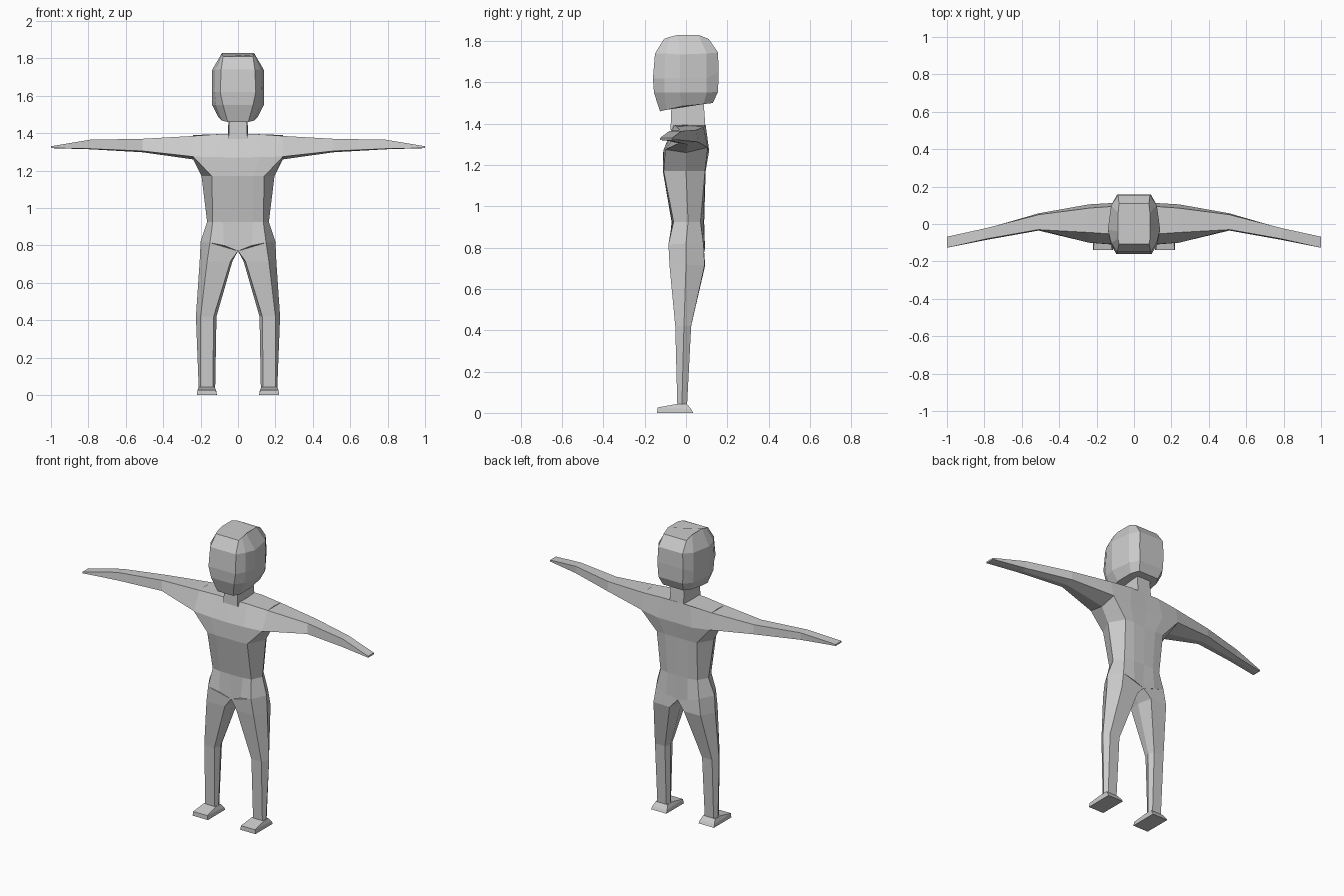
import bpy, bmesh

skin = bpy.data.materials.new("plain_grey")
skin.diffuse_color = (0.6, 0.6, 0.6, 1)


def loft(name, rings, side=1):
    """Skin a closed, flat-shaded tube through rings of equal point count."""
    bm = bmesh.new()
    loops = [[bm.verts.new((side * x, y, z)) for x, y, z in r] for r in rings]
    for a, b in zip(loops, loops[1:]):
        n = len(a)
        for i in range(n):
            j = (i + 1) % n
            bm.faces.new((a[i], a[j], b[j], b[i]))
    bm.faces.new(loops[0])
    bm.faces.new(loops[-1])
    bmesh.ops.remove_doubles(bm, verts=bm.verts, dist=0.0005)
    bmesh.ops.recalc_face_normals(bm, faces=bm.faces)
    me = bpy.data.meshes.new(name)
    bm.to_mesh(me)
    bm.free()
    me.materials.append(skin)
    ob = bpy.data.objects.new(name, me)
    bpy.context.collection.objects.link(ob)
    return ob


def both(half):
    """Complete a right-hand half ring (front to back) with its mirror."""
    return half + [(-x, y, z) for x, y, z in reversed(half) if x > 1e-6]


# head: half rings from top to chin, slanted underside
loft("head", [both(r) for r in (
    [(.08, -.107, 1.81), (.085, -.08, 1.82), (.085, -.04, 1.83), (.085, .06, 1.83), (.08, .11, 1.81)],
    [(.09, -.15, 1.74), (.122, -.1, 1.74), (.14, -.03, 1.735), (.122, .1, 1.74), (.085, .155, 1.745)],
    [(.095, -.16, 1.62), (.125, -.105, 1.62), (.14, -.03, 1.62), (.122, .1, 1.62), (.09, .158, 1.65)],
    [(.08, -.155, 1.55), (.118, -.105, 1.55), (.138, -.03, 1.55), (.12, .1, 1.55), (.085, .155, 1.555)],
    [(.055, -.126, 1.46), (.085, -.095, 1.467), (.105, -.02, 1.485), (.095, .085, 1.495), (.07, .13, 1.50)],
)])

# neck
loft("neck", [both(r) for r in (
    [(.045, -.07, 1.5), (.05, 0, 1.5), (.045, .085, 1.51)],
    [(.05, -.075, 1.37), (.055, 0, 1.37), (.05, .095, 1.37)],
)])

# torso: shoulders, chest, ribs, waist, hips
loft("torso", [both(r) for r in (
    [(0, -.06, 1.395), (.1, -.055, 1.395), (.24, -.045, 1.385), (.24, .02, 1.39), (.24, .085, 1.385), (.1, .095, 1.395), (0, .095, 1.395)],
    [(0, -.11, 1.27), (.12, -.108, 1.272), (.24, -.1, 1.275), (.24, 0, 1.26), (.24, .105, 1.285), (.12, .112, 1.27), (0, .11, 1.27)],
    [(0, -.112, 1.17), (.08, -.112, 1.17), (.14, -.108, 1.17), (.195, 0, 1.17), (.14, .092, 1.17), (.08, .095, 1.17), (0, .095, 1.17)],
    [(0, -.07, .925), (.08, -.067, .925), (.135, -.06, .925), (.165, .01, .925), (.13, .07, .925), (.07, .085, .925), (0, .088, .925)],
    [(0, -.07, .77), (.075, -.08, .8), (.15, -.085, .815), (.2, .0, .82), (.15, .085, .815), (.075, .092, .79), (0, .085, .77)],
)])


def arm_ring(x, sec):
    return [(x, y, z) for y, z in sec]


for side, tag in ((1, "left"), (-1, "right")):
    # arm tapering from shoulder to hand
    loft("arm_" + tag, [
        arm_ring(.24, [(-.045, 1.385), (.085, 1.385), (.105, 1.285), (0, 1.26), (-.1, 1.275)]),
        arm_ring(.51, [(-.03, 1.37), (.05, 1.37), (.057, 1.312), (.01, 1.298), (-.035, 1.305)]),
        arm_ring(.79, [(-.08, 1.365), (-.022, 1.365), (-.024, 1.32), (-.055, 1.314), (-.085, 1.317)]),
        arm_ring(1.0, [(-.127, 1.33), (-.068, 1.33), (-.068, 1.321), (-.097, 1.32), (-.127, 1.321)]),
    ], side)
    # leg: hip, upper thigh, knee, ankle
    loft("leg_" + tag, [
        [(0, -.07, .77), (.15, -.085, .815), (.2, 0, .82), (.15, .085, .815), (0, .085, .77), (0, 0, .77)],
        [(.04, -.075, .715), (.165, -.08, .715), (.205, 0, .715), (.165, .09, .715), (.05, .093, .715), (.03, 0, .715)],
        [(.13, -.052, .42), (.2, -.052, .42), (.225, -.01, .42), (.2, .025, .42), (.13, .025, .42), (.115, -.01, .42)],
        [(.135, -.042, .035), (.2, -.042, .035), (.21, -.02, .035), (.197, .005, .035), (.135, .005, .035), (.122, -.02, .035)],
    ], side)
    # foot: wedge with a low toe
    loft("foot_" + tag, [
        [(.125, -.045, .043), (.21, -.045, .043), (.207, .005, .043), (.125, .005, .043)],
        [(.118, -.138, .026), (.217, -.138, .026), (.217, .025, .018), (.115, .025, .018)],
        [(.113, -.14, 0), (.22, -.14, 0), (.22, .035, 0), (.113, .035, 0)],
    ], side)
